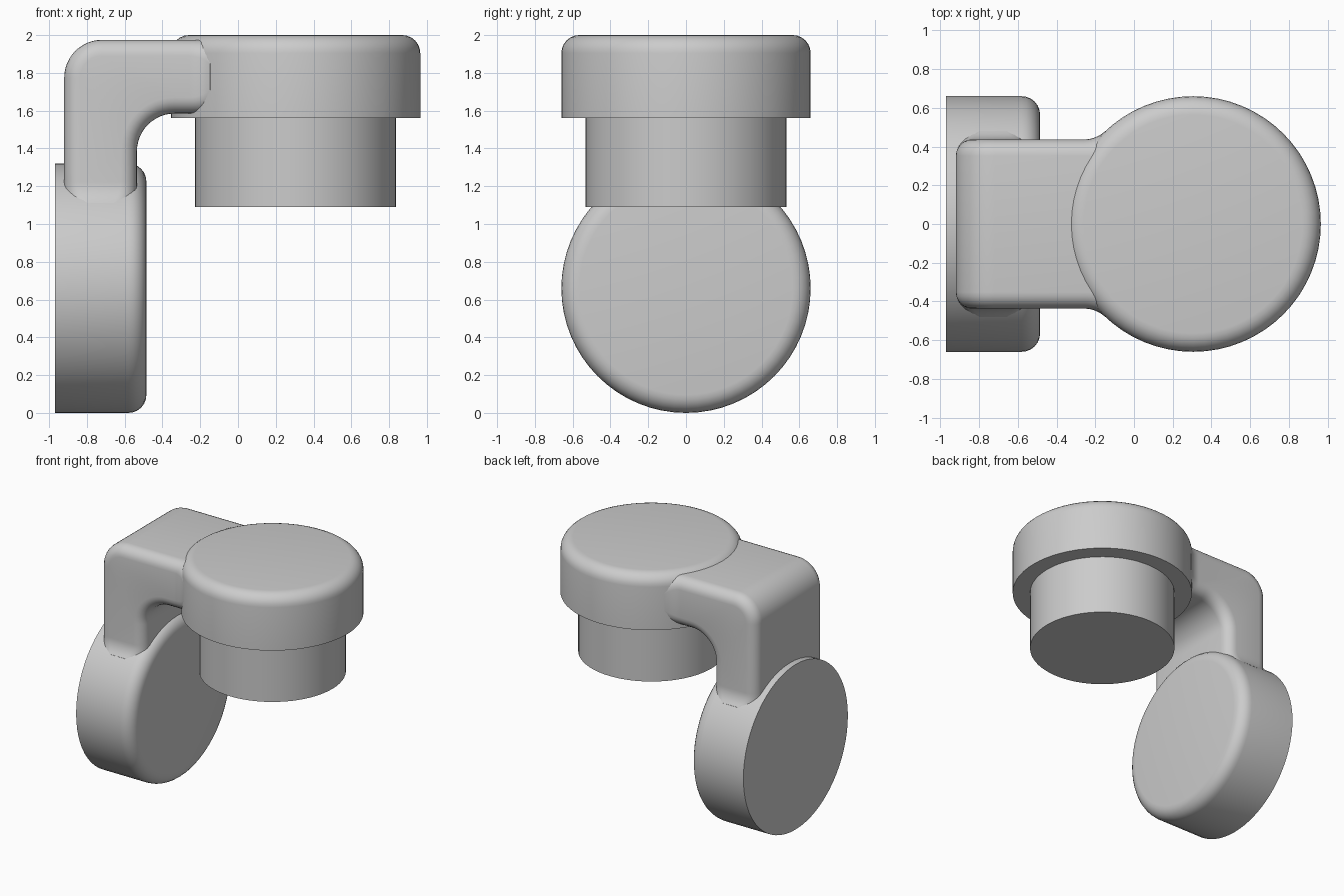
import bpy, bmesh
from math import sin, cos, pi, radians, sqrt
from mathutils import Matrix, Vector

cube = bpy.data.objects.get("Cube")
if cube:
    bpy.data.objects.remove(cube, do_unlink=True)

DISC_R = 0.66
TOP_X, SIDE_Z = 0.305, 0.66      # disc centres
HALF_W, EDGE_R = 0.437, 0.085    # arm half width and edge rounding
BEND_R, FILLET = 0.2, 0.16       # arm corner radius, blend into the discs


def finish(name, bm, matrix=Matrix()):
    bmesh.ops.recalc_face_normals(bm, faces=bm.faces)
    mesh = bpy.data.meshes.new(name)
    bm.to_mesh(mesh)
    bm.free()
    obj = bpy.data.objects.new(name, mesh)
    obj.matrix_world = matrix
    bpy.context.collection.objects.link(obj)
    bpy.ops.object.select_all(action='DESELECT')
    obj.select_set(True)
    bpy.context.view_layer.objects.active = obj
    bpy.ops.object.shade_smooth_by_angle(angle=radians(30))
    return obj


def disc(name, radius, height, matrix, rounding=0.0):
    """Cylinder standing on its origin, with an optional rounded upper rim."""
    bm = bmesh.new()
    bmesh.ops.create_cone(bm, cap_ends=True, segments=64, radius1=radius, radius2=radius,
                          depth=height, matrix=Matrix.Translation((0, 0, height / 2)))
    if rounding:
        rim = [e for e in bm.edges if all(v.co.z > height * 0.9 for v in e.verts)]
        bmesh.ops.bevel(bm, geom=rim, offset=rounding, segments=6, profile=0.5,
                        affect='EDGES')
    return finish(name, bm, matrix)


# Upper cap, its plug and the side disc
disc("upper_disc", DISC_R, 0.44, Matrix.Translation((TOP_X, 0, 1.56)), 0.095)
disc("lower_plug", 0.532, 0.48, Matrix.Translation((TOP_X, 0, 1.09)))
disc("side_disc", DISC_R, 0.485,
     Matrix.Translation((-0.97, 0, SIDE_Z)) @ Matrix.Rotation(pi / 2, 4, 'Y'), 0.095)


# Arm: stacked L-shaped outlines, flaring where they meet the discs
reach = sqrt((DISC_R + FILLET) ** 2 - (HALF_W + FILLET) ** 2)
flare_len = FILLET * reach / (DISC_R + FILLET)
flare = []
for k in range(7):
    d = flare_len * k / 6
    flare.append((d, FILLET - sqrt(FILLET ** 2 - d ** 2)))
flare.append((0.35, flare[-1][1]))


def rail(wall_x, wall_z, side, angle):
    """One wall of the L at a given turn of the edge rounding; side is -1 outside, 1 inside."""
    turn = 1 - cos(angle)

    def point(x, z, nx, nz, extra=0.0):
        r = EDGE_R + extra
        y = HALF_W - EDGE_R + r * abs(sin(angle))
        return Vector((x + nx * r * turn, y if angle > 0 else -y, z + nz * r * turn))

    foot, tip = SIDE_Z + reach, TOP_X - reach
    pts = [point(wall_x, foot - d, -side, 0, o) for d, o in reversed(flare)]
    cx, cz = wall_x + BEND_R, wall_z - BEND_R
    for k in range(13):
        a = pi / 2 * k / 12
        nx, nz = -cos(a), sin(a)
        pts.append(point(cx + BEND_R * nx, cz + BEND_R * nz, side * nx, side * nz))
    pts += [point(tip + d, wall_z, 0, side, o) for d, o in flare]
    return pts


bm = bmesh.new()
steps = 6
angles = [-pi / 2 * (1 - k / steps) for k in range(steps)] + [-1e-6, 1e-6]
angles += [pi / 2 * (k + 1) / steps for k in range(steps)]
loops = []
for angle in angles:
    outer = rail(-0.92, 1.975, -1, angle)
    inner = rail(-0.535, 1.585, 1, angle)
    loops.append([bm.verts.new(p) for p in outer + inner[::-1]])
count = len(loops[0])
for low, high in zip(loops, loops[1:]):
    for i in range(count):
        j = (i + 1) % count
        bm.faces.new((low[i], low[j], high[j], high[i]))
for loop in (loops[0], loops[-1]):
    for i in range(count // 2 - 1):
        bm.faces.new((loop[i], loop[i + 1], loop[-2 - i], loop[-1 - i]))
finish("bent_arm", bm)
